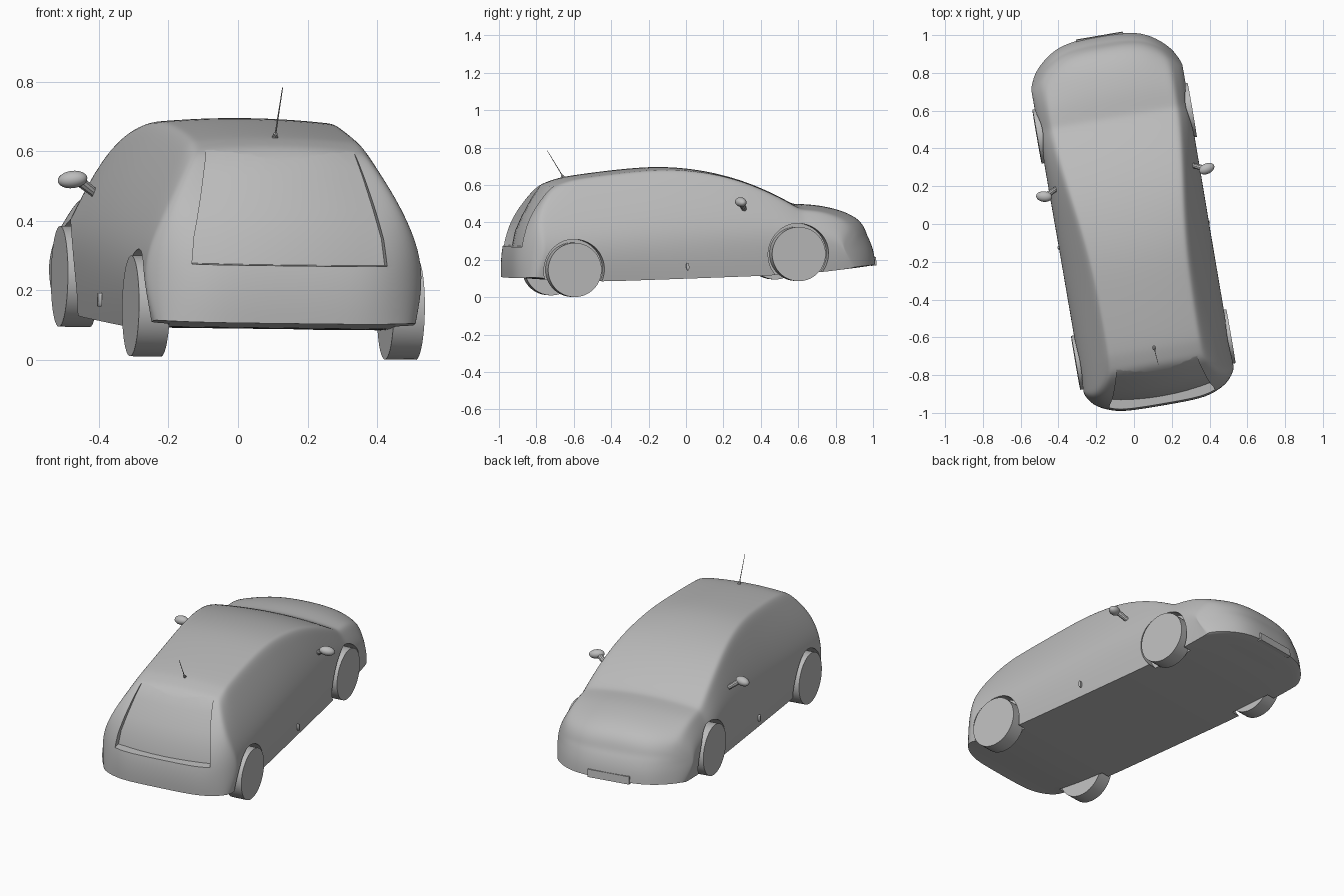
import bpy, bmesh, math
from mathutils import Matrix, Vector

if "Cube" in bpy.data.objects:
    bpy.data.objects.remove(bpy.data.objects["Cube"], do_unlink=True)

# One grey paint for everything
grey = bpy.data.materials.new("plain_grey")
grey.use_nodes = True
grey.diffuse_color = (0.5, 0.5, 0.5, 1)
grey.node_tree.nodes["Principled BSDF"].inputs["Base Color"].default_value = (0.5, 0.5, 0.5, 1)

# The car stands turned and tilted: yaw, nose-up pitch, slight roll
POSE = (Matrix.Translation((-0.013, -0.002, 0.052))
        @ Matrix.Rotation(math.radians(9.7), 4, 'Z')
        @ Matrix.Rotation(math.radians(4), 4, 'X')
        @ Matrix.Rotation(math.radians(0.7), 4, 'Y'))


def finish(obj, name, angle=35):
    obj.name = name
    obj.data.materials.clear()
    obj.data.materials.append(grey)
    bpy.ops.object.select_all(action='DESELECT')
    obj.select_set(True)
    bpy.context.view_layer.objects.active = obj
    bpy.ops.object.shade_smooth_by_angle(angle=math.radians(angle))
    obj.matrix_basis = POSE @ obj.matrix_basis
    return obj


def from_bmesh(bm, name):
    bmesh.ops.recalc_face_normals(bm, faces=bm.faces)
    mesh = bpy.data.meshes.new(name)
    bm.to_mesh(mesh)
    bm.free()
    obj = bpy.data.objects.new(name, mesh)
    bpy.context.collection.objects.link(obj)
    return obj


def cylinder(x, y, z, radius, width):
    bpy.ops.mesh.primitive_cylinder_add(vertices=48, radius=radius, depth=width,
                                        location=(x, y, z), rotation=(0, math.pi / 2, 0))
    return bpy.context.object


def rod(a, b, r1, r2):
    a, b = Vector(a), Vector(b)
    bpy.ops.mesh.primitive_cone_add(vertices=10, radius1=r1, radius2=r2, depth=(b - a).length,
                                    location=(a + b) / 2,
                                    rotation=(b - a).to_track_quat('Z', 'Y').to_euler())
    return bpy.context.object


# Body stations: y, floor, top, roof edge half width, plan bow, lean, crown
STATIONS = [
    (-0.965, 0.12, 0.605, 0.25, -0.13, 0.235, 0.015),
    (-0.90, 0.115, 0.62, 0.25, -0.08, 0.22, 0.015),
    (-0.80, 0.10, 0.63, 0.25, -0.03, 0.16, 0.015),
    (-0.68, 0.085, 0.637, 0.25, 0, 0.08, 0.015),
    (-0.48, 0.07, 0.647, 0.25, 0, 0, 0.015),
    (-0.26, 0.063, 0.657, 0.255, 0, 0, 0.015),
    (-0.10, 0.057, 0.656, 0.265, 0, 0, 0.015),
    (0.05, 0.052, 0.636, 0.28, 0, 0, 0.015),
    (0.20, 0.047, 0.60, 0.30, 0, 0, 0.015),
    (0.35, 0.042, 0.545, 0.32, 0, 0, 0.02),
    (0.50, 0.04, 0.468, 0.335, 0, 0, 0.025),
    (0.585, 0.04, 0.412, 0.34, 0, 0, 0.03),
    (0.62, 0.04, 0.405, 0.34, 0.01, 0, 0.03),
    (0.72, 0.04, 0.396, 0.34, 0.03, 0, 0.035),
    (0.84, 0.045, 0.37, 0.34, 0.08, -0.02, 0.04),
    (0.92, 0.047, 0.342, 0.34, 0.13, -0.03, 0.04),
    (0.985, 0.05, 0.305, 0.34, 0.18, -0.04, 0.035),
    (1.018, 0.055, 0.26, 0.34, 0.205, -0.045, 0.03),
]
ROWS = [0, 0.12, 0.28, 0.44, 0.6, 0.75, 0.9, 1]
COLS = [-1, -0.9, -0.65, -0.35, 0, 0.35, 0.65, 0.9, 1]
WIDE = 0.407


def body_point(station, u, v):
    y, floor, top, edge, bow, lean, crown = station
    high = top - crown
    z = floor + v * (high - floor)
    belt = min(0.27, floor + 0.6 * (high - floor))
    if z < belt:
        half = WIDE * (0.94 + 0.06 * math.sin(math.pi / 2 * (z - floor) / (belt - floor)))
    else:
        half = WIDE - (WIDE - edge) * ((z - belt) / (high - belt)) ** 1.4
    x = u * half
    if v == 1:
        z += crown * (1 - u * u)
    y += lean * v ** 2.5 - bow * abs(x / WIDE) ** (4 if bow > 0 else 6)
    return x, y, z


# Body shell: a gridded box shaped by the stations
bm = bmesh.new()
grid = {}
NX, NY, NZ = len(COLS) - 1, len(STATIONS) - 1, len(ROWS) - 1
for i, u in enumerate(COLS):
    for j, station in enumerate(STATIONS):
        for k, v in enumerate(ROWS):
            if i in (0, NX) or j in (0, NY) or k in (0, NZ):
                grid[i, j, k] = bm.verts.new(body_point(station, u, v))
for j in range(NY):
    for k in range(NZ):
        for i in (0, NX):
            bm.faces.new([grid[i, j + a, k + b] for a, b in ((0, 0), (1, 0), (1, 1), (0, 1))])
for i in range(NX):
    for j in range(NY):
        for k in (0, NZ):
            bm.faces.new([grid[i + a, j + b, k] for a, b in ((0, 0), (1, 0), (1, 1), (0, 1))])
    for k in range(NZ):
        for j in (0, NY):
            bm.faces.new([grid[i + a, j, k + b] for a, b in ((0, 0), (1, 0), (1, 1), (0, 1))])
# Keep the floor edge sharp
crease = bm.edges.layers.float.new("crease_edge")
floor_verts = {v for (i, j, k), v in grid.items() if k == 0}
for e in bm.edges:
    if all(v in floor_verts for v in e.verts) and any(
            not set(f.verts) <= floor_verts for f in e.link_faces):
        e[crease] = 1
body = from_bmesh(bm, "body_shell")
body.modifiers.new("smooth", 'SUBSURF').levels = 2

# Cutters: wheel wells and the rear window recess
AXLES = {"rear": -0.664, "front": 0.554}
cutters = [cylinder(s * 0.43, y, 0.145, 0.164, 0.2) for y in AXLES.values() for s in (-1, 1)]
bm = bmesh.new()
window_rows = [(-0.735, 0.602, 0.215), (-0.79, 0.53, 0.235), (-0.845, 0.44, 0.258),
               (-0.885, 0.36, 0.277), (-0.905, 0.285, 0.285)]
lines = [[bm.verts.new((t / 4 * w, y + 0.03 * (t / 4) ** 2, z)) for t in range(-4, 5)]
         for y, z, w in window_rows]
for a, b in zip(lines, lines[1:]):
    for n in range(8):
        bm.faces.new((a[n], a[n + 1], b[n + 1], b[n]))
out = bmesh.ops.extrude_face_region(bm, geom=bm.faces[:], use_keep_orig=True)
bmesh.ops.translate(bm, vec=(0, -0.35, 0),
                    verts=[g for g in out["geom"] if isinstance(g, bmesh.types.BMVert)])
cutters.append(from_bmesh(bm, "window_cutter"))
for c in cutters:
    c.hide_render = True
    cut = body.modifiers.new("cut", 'BOOLEAN')
    cut.object, cut.operation, cut.solver = c, 'DIFFERENCE', 'EXACT'
bpy.ops.object.select_all(action='DESELECT')
body.select_set(True)
bpy.context.view_layer.objects.active = body
bpy.ops.object.convert(target='MESH')
for c in cutters:
    bpy.data.objects.remove(c, do_unlink=True)
finish(body, "body_shell", 30)

for side, s in (("left", 1), ("right", -1)):
    # Wheels
    for end, y in AXLES.items():
        finish(cylinder(s * 0.372, y, 0.145, 0.145, 0.09), f"{end}_{side}_wheel")
    # Door mirror with its stalk
    bpy.ops.mesh.primitive_uv_sphere_add(segments=20, ring_count=12, location=(s * 0.437, 0.255, 0.445),
                                         rotation=(0, s * 0.15, s * 0.25))
    mirror = bpy.context.object
    mirror.scale = (0.043, 0.028, 0.025)
    finish(mirror, f"{side}_mirror", 60)
    finish(rod((s * 0.36, 0.285, 0.40), (s * 0.415, 0.262, 0.44), 0.013, 0.016), f"{side}_mirror_stalk")
    # Small oval on the sill
    badge = cylinder(s * 0.402, -0.05, 0.12, 0.02, 0.012)
    badge.scale.y = 0.4
    finish(badge, f"{side}_sill_marker")

# Aerial on the rear of the roof
finish(rod((0, -0.61, 0.62), (0, -0.63, 0.645), 0.011, 0.006), "aerial_base")
finish(rod((0, -0.625, 0.64), (0.005, -0.70, 0.782), 0.0025, 0.0012), "aerial")

# Front plate
bpy.ops.mesh.primitive_cube_add(size=1, location=(0, 1.008, 0.07))
plate = bpy.context.object
plate.scale = (0.25, 0.024, 0.045)
finish(plate, "front_plate")
